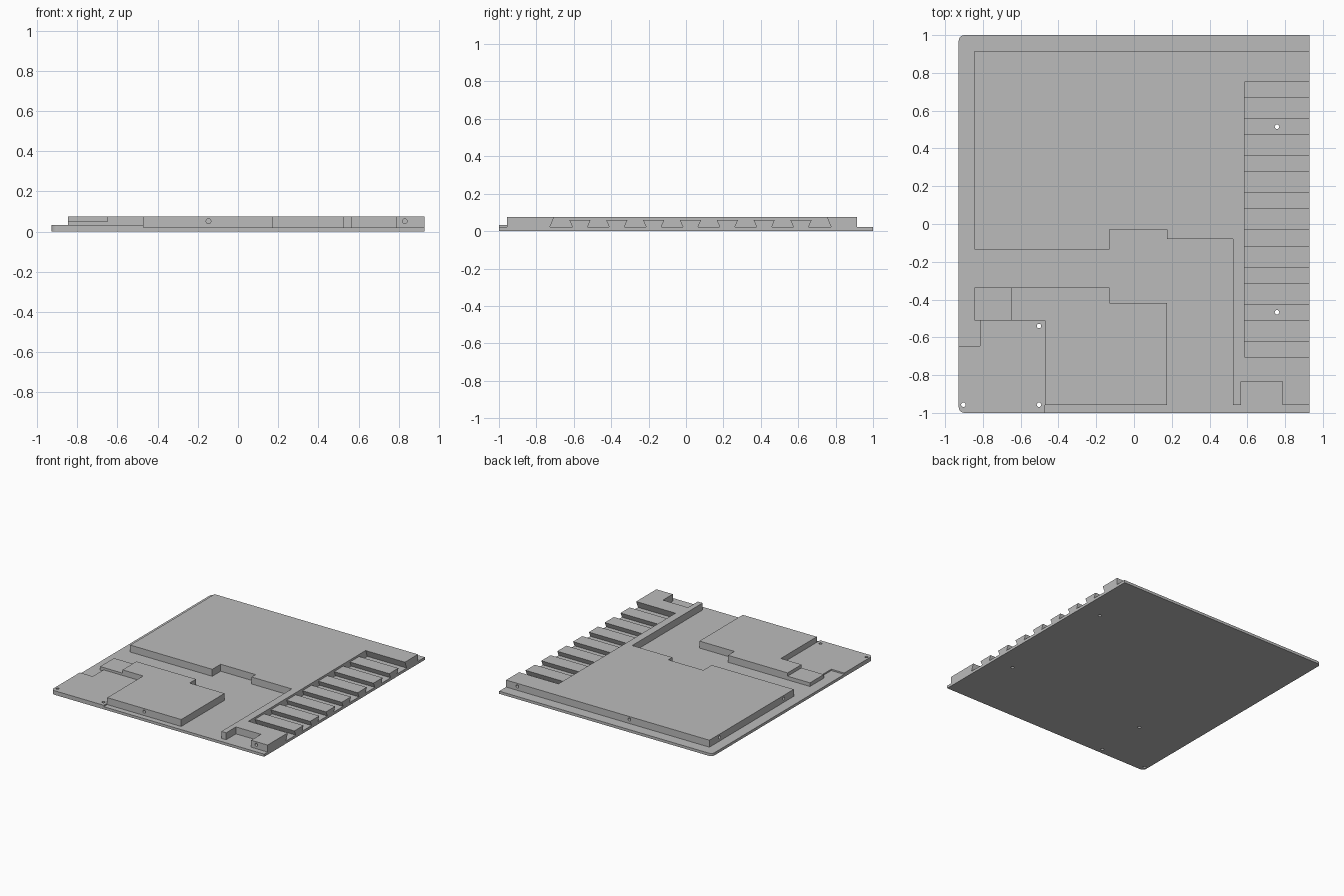
import bpy, bmesh, math
from mathutils import Matrix, Vector

if "Cube" in bpy.data.objects:
    bpy.data.objects.remove(bpy.data.objects["Cube"], do_unlink=True)

grey = bpy.data.materials.new("plain grey")
grey.use_nodes = True
grey.diffuse_color = (0.5, 0.5, 0.5, 1)
grey.node_tree.nodes["Principled BSDF"].inputs["Base Color"].default_value = (0.5, 0.5, 0.5, 1)

X, FLOOR, TOP = 0.928, 0.021, 0.076     # half width, plate top, block top
HOLE = 0.012


def finish(name, bm):
    bmesh.ops.recalc_face_normals(bm, faces=bm.faces)
    mesh = bpy.data.meshes.new(name)
    bm.to_mesh(mesh)
    bm.free()
    mesh.materials.append(grey)
    obj = bpy.data.objects.new(name, mesh)
    bpy.context.collection.objects.link(obj)
    return obj


def prism(name, points, direction):
    """Sweep a closed outline of 3D points along a direction."""
    bm = bmesh.new()
    face = bm.faces.new([bm.verts.new(p) for p in points])
    swept = bmesh.ops.extrude_face_region(bm, geom=[face])["geom"]
    verts = [g for g in swept if isinstance(g, bmesh.types.BMVert)]
    bmesh.ops.translate(bm, verts=verts, vec=direction)
    return finish(name, bm)


def slab(name, outline, low, high):
    return prism(name, [(x, y, low) for x, y in outline], (0, 0, high - low))


def bar(name, profile, x0, x1):
    return prism(name, [(x0, y, z) for y, z in profile], (x1 - x0, 0, 0))


def drills(centres, axis, length):
    """All round cutters along one axis as a single object."""
    bm = bmesh.new()
    turn = Vector((0, 0, 1)).rotation_difference(Vector(axis)).to_matrix().to_4x4()
    for c in centres:
        bmesh.ops.create_cone(bm, cap_ends=True, segments=24, radius1=HOLE, radius2=HOLE,
                              depth=length, matrix=Matrix.Translation(c) @ turn)
    return finish("drill_cutter", bm)


def cut(obj, cutter):
    cutter.hide_render = True
    mod = obj.modifiers.new("cut", "BOOLEAN")
    mod.operation, mod.solver, mod.object = "DIFFERENCE", "EXACT", cutter
    bpy.context.view_layer.update()
    done = obj.evaluated_get(bpy.context.evaluated_depsgraph_get())
    mesh = bpy.data.meshes.new_from_object(done)
    obj.modifiers.clear()
    obj.data = mesh
    bpy.data.objects.remove(cutter, do_unlink=True)


def corner(sign, r=0.03, steps=6):
    """Rounded plate corner at -x, listed from the side edge to the end edge."""
    return [(-X + r - r * math.cos(a), sign * (1 - r + r * math.sin(a)))
            for a in (i * math.pi / 2 / steps for i in range(steps + 1))]


# Base plate and thicker front corner
plate = slab("base_plate", corner(1) + [(X, 1), (X, -1)] + corner(-1)[::-1], 0, FLOOR)
pad = slab("corner_pad", corner(-1) + [(-0.47, -1), (-0.47, -0.51), (-0.815, -0.51),
                                       (-0.815, -0.645), (-X, -0.645)], FLOOR, 0.032)

# Large raised block with its side rail and notched front foot
main = slab("main_block", [
    (-0.845, 0.915), (X, 0.915), (X, -0.957), (0.785, -0.957), (0.785, -0.835),
    (0.567, -0.835), (0.567, -0.957), (0.525, -0.957), (0.525, -0.08), (0.175, -0.08),
    (0.175, -0.03), (-0.13, -0.03), (-0.13, -0.135), (-0.845, -0.135)], FLOOR, TOP)

# Front raised block and its low step
front = slab("front_block", [
    (-0.65, -0.337), (-0.13, -0.337), (-0.13, -0.417), (0.175, -0.417), (0.175, -0.957),
    (-0.47, -0.957), (-0.47, -0.51), (-0.65, -0.51)], FLOOR, TOP)
slab("low_step", [(-0.845, -0.337), (-0.65, -0.337), (-0.65, -0.51), (-0.845, -0.51)],
     FLOOR, 0.05)

# Side pocket with undercut end walls
slope, mid, half = 0.42, 0.024, 0.729
low, high = FLOOR - 0.02, TOP + 0.02
wide, narrow = half + slope * (TOP - low), half + slope * (TOP - high)
cut(main, bar("pocket_cutter", [(mid - wide, low), (mid + wide, low),
                                (mid + narrow, high), (mid - narrow, high)], 0.585, 1.1))

# Row of dovetail teeth
TOOTH = 0.06
for i in range(7):
    y = mid + (i - 3) * 0.197
    w0, w1 = 0.04, 0.057
    bar(f"dovetail_tooth_{i + 1}", [(y - w0, FLOOR), (y + w0, FLOOR),
                                    (y + w1, TOOTH), (y - w1, TOOTH)], 0.585, X)

# Screw holes through the plate
spots = [(0.757, 0.515, 0), (0.757, -0.467, 0), (-0.503, -0.54, 0),
         (-0.503, -0.957, 0), (-0.903, -0.957, 0)]
cut(plate, drills(spots, (0, 0, 1), 0.2))
cut(pad, drills(spots[2:], (0, 0, 1), 0.2))

# Blind holes in the block walls
Z = 0.052
cut(front, drills([(-0.147, -0.957, Z)], (0, 1, 0), 0.12))
cut(main, drills([(0.83, -0.957, Z), (0.83, 0.915, Z), (-0.147, 0.915, Z)], (0, 1, 0), 0.12))
cut(main, drills([(-0.845, 0.79, Z), (-0.845, -0.01, Z)], (1, 0, 0), 0.12))
